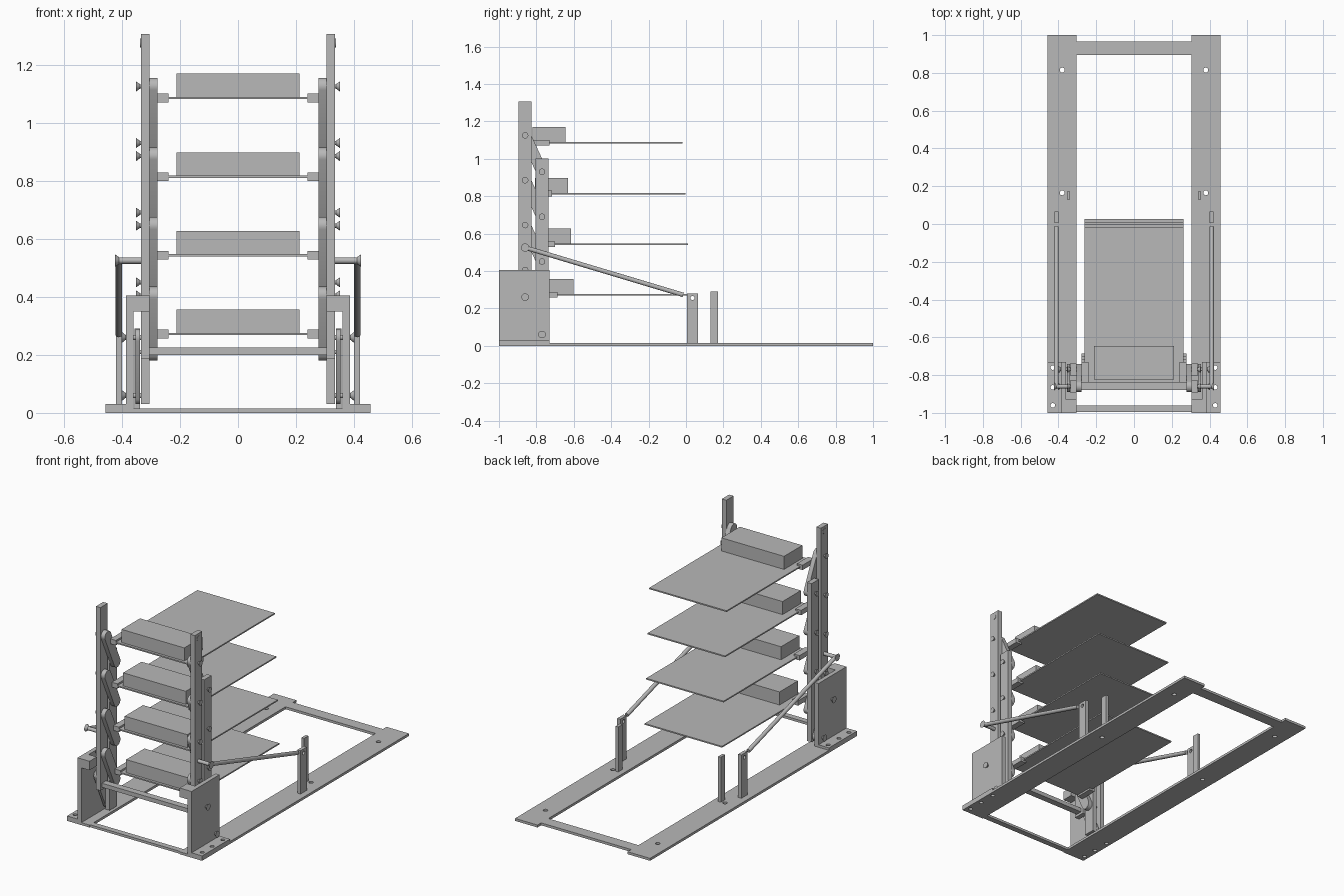
import bpy, bmesh, math
from mathutils import Vector, Matrix

if "Cube" in bpy.data.objects:
    bpy.data.objects.remove(bpy.data.objects["Cube"], do_unlink=True)

grey = bpy.data.materials.new("plain_grey")
grey.use_nodes = True
grey.diffuse_color = (0.48, 0.48, 0.48, 1)
grey.node_tree.nodes["Principled BSDF"].inputs["Base Color"].default_value = grey.diffuse_color


def finish(bm, name, mirror=False, smooth=False):
    bmesh.ops.recalc_face_normals(bm, faces=bm.faces)
    mesh = bpy.data.meshes.new(name)
    bm.to_mesh(mesh)
    bm.free()
    mesh.materials.append(grey)
    obj = bpy.data.objects.new(name, mesh)
    bpy.context.collection.objects.link(obj)
    if smooth:
        bpy.ops.object.select_all(action='DESELECT')
        obj.select_set(True)
        bpy.context.view_layer.objects.active = obj
        bpy.ops.object.shade_smooth_by_angle(angle=math.radians(35))
    if mirror:
        obj.modifiers.new("Mirror", 'MIRROR').use_mirror_merge = False
    return obj


def add_box(bm, x, y, z):
    size = [b - a for a, b in (x, y, z)]
    mid = [(a + b) / 2 for a, b in (x, y, z)]
    bmesh.ops.create_cube(bm, size=1, matrix=Matrix.Translation(mid) @ Matrix.Diagonal(size + [1]))


def box(name, x, y, z, mirror=True):
    bm = bmesh.new()
    add_box(bm, x, y, z)
    return finish(bm, name, mirror)


def add_rod(bm, p, q, r1, r2=None):
    p, q = Vector(p), Vector(q)
    turn = (q - p).to_track_quat('Z', 'Y').to_matrix().to_4x4()
    bmesh.ops.create_cone(bm, cap_ends=True, segments=24, radius1=r1,
                          radius2=r1 if r2 is None else r2, depth=(q - p).length,
                          matrix=Matrix.Translation((p + q) / 2) @ turn)


def pin(name, y, z, x0, x1, r, head):
    """Shaft along x with a flared head at its outer end."""
    bm = bmesh.new()
    add_rod(bm, (x0, y, z), (x1, y, z), r)
    add_rod(bm, (x1 - 0.014, y, z), (x1, y, z), r, head)
    return finish(bm, name, True, True)


def link(name, x0, x1, a, b, r):
    """Round-ended bar from a to b, given as (y, z)."""
    bm = bmesh.new()
    direction = math.atan2(b[1] - a[1], b[0] - a[0])
    verts = []
    for (y, z), start in ((b, direction - math.pi / 2), (a, direction + math.pi / 2)):
        for i in range(13):
            t = start + math.pi * i / 12
            verts.append(bm.verts.new((x0, y + r * math.cos(t), z + r * math.sin(t))))
    face = bm.faces.new(verts)
    moved = bmesh.ops.extrude_face_region(bm, geom=[face])["geom"]
    bmesh.ops.translate(bm, vec=(x1 - x0, 0, 0),
                        verts=[v for v in moved if isinstance(v, bmesh.types.BMVert)])
    return finish(bm, name, True, True)


def drill(obj, holes):
    """Cut round holes, each given as (start, end, radius), on both sides."""
    bm = bmesh.new()
    for p, q, r in holes:
        add_rod(bm, p, q, r)
    cutter = finish(bm, "hole_cutter")
    cutter.hide_render = True
    mod = obj.modifiers.new("Holes", 'BOOLEAN')
    mod.operation, mod.solver, mod.object = 'DIFFERENCE', 'EXACT', cutter
    obj.modifiers.move(len(obj.modifiers) - 1, 0)
    dg = bpy.context.evaluated_depsgraph_get()
    mesh = bpy.data.meshes.new_from_object(obj.evaluated_get(dg))
    obj.modifiers.clear()
    obj.data = mesh
    bpy.data.objects.remove(cutter, do_unlink=True)


# Base frame: rails and cross bars
rail = box("base_rail", (0.305, 0.457), (-1, 1), (0, 0.015))
foot = box("bracket_foot", (0.36, 0.457), (-1, -0.73), (0.015, 0.03))
foot_holes = [((0.43, y, -0.1), (0.43, y, 0.1), 0.012) for y in (-0.96, -0.865, -0.76)]
rail_holes = [((0.38, y, -0.1), (0.38, y, 0.1), 0.013) for y in (0.165, 0.815)]
drill(rail, foot_holes + rail_holes)
drill(foot, foot_holes)
box("rear_cross_bar", (-0.305, 0.305), (0.895, 0.965), (0, 0.015), False)
box("front_cross_bar", (-0.305, 0.305), (-0.995, -0.96), (0, 0.015), False)

# Side brackets with stop blocks
box("bracket_plate", (0.36, 0.386), (-1, -0.73), (0.03, 0.405))
box("stop_block", (0.305, 0.36), (-1, -0.93), (0.35, 0.405))

# Upright columns and their cross bar
POST, COL = -0.86, -0.77
box("main_post", (0.305, 0.335), (POST - 0.035, POST + 0.035), (0.185, 1.305))
box("rear_post", (0.305, 0.335), (COL - 0.035, COL + 0.035), (0.03, 1.0))
box("post_cross_bar", (-0.305, 0.305), (-0.88, -0.84), (0.2, 0.225), False)
pin("post_top_plug", POST, 1.275, 0.32, 0.337, 0.016, 0.016)

# Bracket links with their pivots
link("bracket_link", 0.338, 0.354, (POST, 0.26), (COL, 0.06), 0.03)
for y, z in ((POST, 0.26), (COL, 0.06)):
    pin("bracket_pivot", y, z, 0.32, 0.402, 0.009, 0.02)

# Four shelves, each on a pair of swinging links
for i in range(4):
    top = 1.125 - 0.24 * i
    low = top - 0.195
    link("shelf_link", 0.278, 0.305, (POST, top), (COL, low), 0.03)
    pin("upper_pivot", POST, top, 0.29, 0.351, 0.007, 0.017)
    pin("lower_pivot", COL, low, 0.29, 0.351, 0.007, 0.017)
    z = 1.085 - 0.271 * i
    y = -0.838 + 0.0145 * i
    box("shelf_tab", (0.24, 0.278), (y, y + 0.108), (z - 0.015, z + 0.015))
    box("shelf_plate", (-0.262, 0.262), (y, y + 0.82), (z - 0.004, z + 0.004), False)
    box("shelf_block", (-0.212, 0.212), (y + 0.016, y + 0.193), (z + 0.004, z + 0.084), False)

# Struts with their upper pins
pin("strut_pin", POST, 0.525, 0.32, 0.424, 0.011, 0.022)
bm = bmesh.new()
start, end = Vector((0.411, -0.86, 0.525)), Vector((0.411, -0.015, 0.272))
add_rod(bm, start, end, 0.012)
finish(bm, "strut", True, True)

# Short uprights on the rails
strut_post = box("strut_post", (0.399, 0.42), (0.005, 0.065), (0.015, 0.28))
drill(strut_post, [((0.3, 0.035, 0.255), (0.5, 0.035, 0.255), 0.011)])
box("rest_post", (0.338, 0.356), (0.13, 0.172), (0.015, 0.29))
